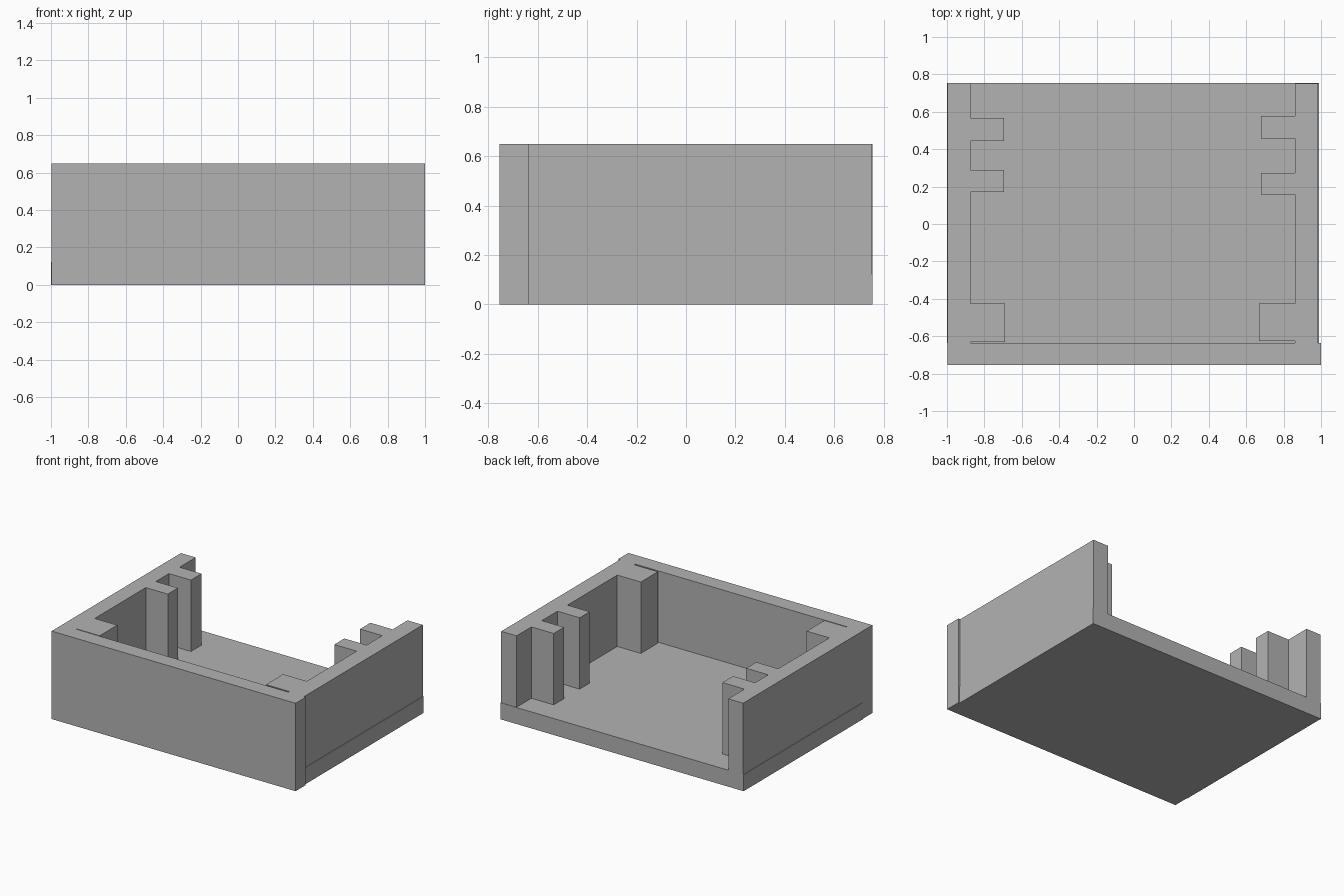
import bpy
import bmesh

if "Cube" in bpy.data.objects:
    bpy.data.objects.remove(bpy.data.objects["Cube"], do_unlink=True)

grey = bpy.data.materials.new("plain_grey")
grey.use_nodes = True
colour = (0.45, 0.45, 0.45, 1)
grey.diffuse_color = colour
grey.node_tree.nodes["Principled BSDF"].inputs["Base Color"].default_value = colour

HEIGHT = 0.65
FLOOR = 0.122


def prism(name, outline, bottom, top):
    """Extrude a flat outline upwards into a solid."""
    mesh = bpy.data.meshes.new(name)
    bm = bmesh.new()
    face = bm.faces.new([bm.verts.new((x, y, bottom)) for x, y in outline])
    up = bmesh.ops.extrude_face_region(bm, geom=[face])["geom"]
    verts = [v for v in up if isinstance(v, bmesh.types.BMVert)]
    bmesh.ops.translate(bm, verts=verts, vec=(0, 0, top - bottom))
    bmesh.ops.recalc_face_normals(bm, faces=bm.faces)
    bm.to_mesh(mesh)
    bm.free()
    mesh.materials.append(grey)
    obj = bpy.data.objects.new(name, mesh)
    bpy.context.collection.objects.link(obj)


def slab(name, x0, x1, y0, y1, bottom, top):
    prism(name, [(x0, y0), (x1, y0), (x1, y1), (x0, y1)], bottom, top)


def ribbed_wall(name, outer, inner, back, ribs):
    """Side wall whose inner edge steps out around each rib (reach, y0, y1)."""
    outline = [(outer, -0.637), (inner, -0.637)]
    for reach, y0, y1 in ribs:
        outline += [(inner, y0), (reach, y0), (reach, y1), (inner, y1)]
    outline += [(inner, back), (outer, back)]
    prism(name, outline, FLOOR, HEIGHT)


# Floor plate and full-height front panel
slab("floor_plate", -1.0, 0.99, -0.637, 0.755, 0, FLOOR)
slab("front_panel", -0.996, 1.0, -0.755, -0.637, 0, HEIGHT)

# Side walls with a corner block and two guide ribs each
ribbed_wall("right_wall", -0.996, -0.875, 0.755,
            [(-0.69, -0.63, -0.425), (-0.695, 0.172, 0.29), (-0.695, 0.443, 0.567)])
ribbed_wall("left_wall", 0.985, 0.86, 0.752,
            [(0.667, -0.625, -0.425), (0.678, 0.157, 0.274), (0.678, 0.457, 0.578)])
